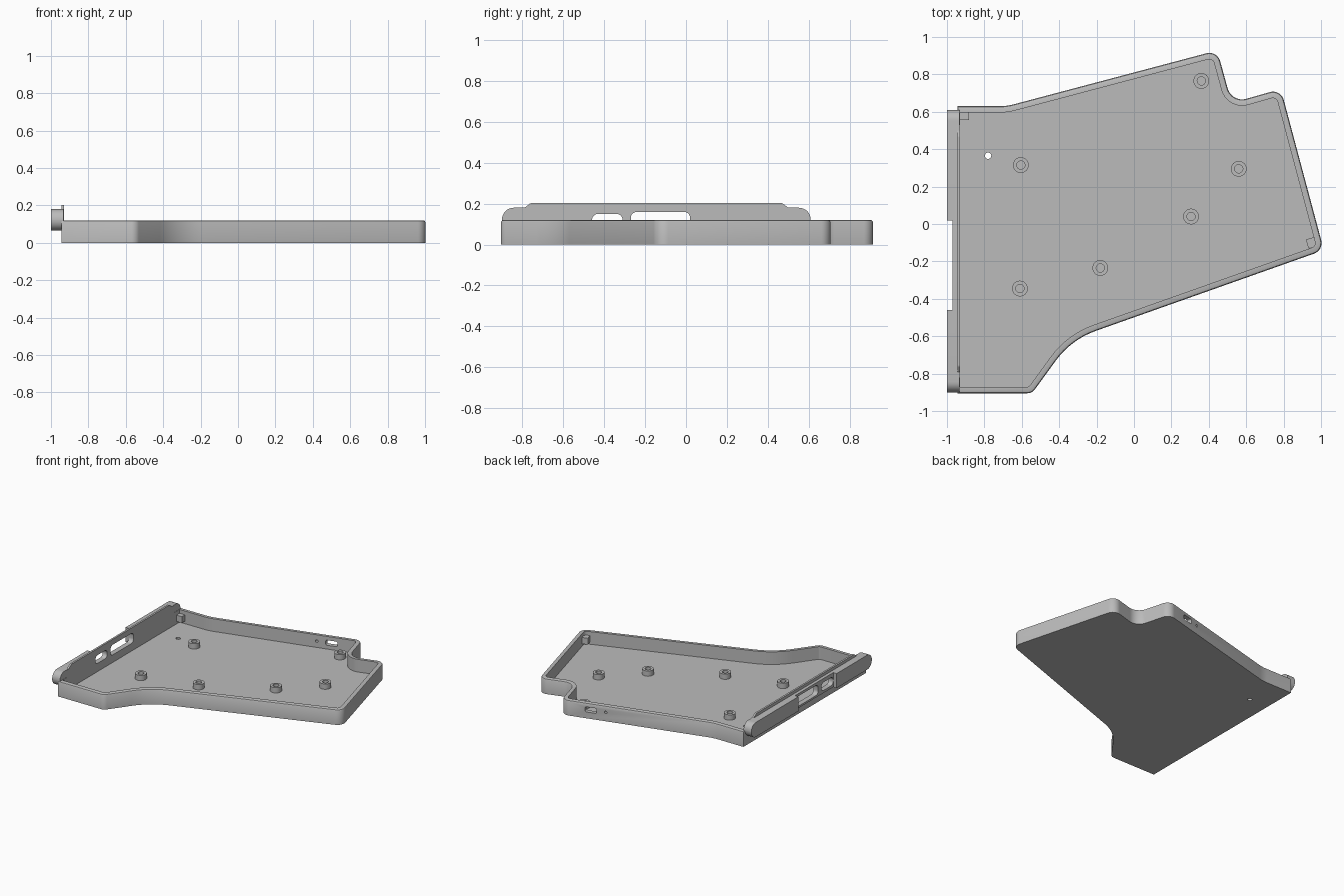
import bpy, bmesh, math
from mathutils import Vector

cube = bpy.data.objects.get("Cube")
if cube:
    bpy.data.objects.remove(cube, do_unlink=True)

grey = bpy.data.materials.new("mid_grey")
grey.use_nodes = True
colour = (0.5, 0.5, 0.5, 1)
grey.diffuse_color = colour
grey.node_tree.nodes["Principled BSDF"].inputs["Base Color"].default_value = colour


def rounded(corners, steps=8):
    """Outline from (x, y, radius) corners."""
    out = []
    for i, (x, y, r) in enumerate(corners):
        p = Vector((x, y))
        if r == 0:
            out.append(p)
            continue
        a = (Vector(corners[i - 1][:2]) - p).normalized()
        b = (Vector(corners[(i + 1) % len(corners)][:2]) - p).normalized()
        half = math.acos(max(-1, min(1, a.dot(b)))) / 2
        centre = p + (a + b).normalized() * (r / math.sin(half))
        start = p + a * (r / math.tan(half)) - centre
        end = p + b * (r / math.tan(half)) - centre
        sweep = math.atan2(start.x * end.y - start.y * end.x, start.dot(end))
        ang = math.atan2(start.y, start.x)
        for k in range(steps + 1):
            t = ang + sweep * k / steps
            out.append(centre + Vector((math.cos(t), math.sin(t))) * r)
    return out


def box2(x0, x1, y0, y1, r=0.0):
    return rounded([(x0, y0, r), (x1, y0, r), (x1, y1, r), (x0, y1, r)])


def circle(r, n=32):
    return [Vector((r * math.cos(k * math.tau / n), r * math.sin(k * math.tau / n)))
            for k in range(n)]


def inset(pts, d):
    """Mitred inward offset of a counter-clockwise outline."""
    out = []
    for i, p in enumerate(pts):
        u = (p - pts[i - 1]).normalized()
        v = (pts[(i + 1) % len(pts)] - p).normalized()
        n1, n2 = Vector((-u.y, u.x)), Vector((-v.y, v.x))
        out.append(p + (n1 + n2) * (d / (1 + n1.dot(n2))))
    return out


def loft(name, rings, axis="z", loc=(0, 0, 0), turn=0):
    """Skin a list of (outline, height) rings and cap both ends."""
    place = {"z": lambda p, h: (p.x, p.y, h),
             "x": lambda p, h: (h, p.x, p.y),
             "y": lambda p, h: (p.x, h, p.y)}[axis]
    bm = bmesh.new()
    loops = [[bm.verts.new(place(p, h)) for p in pts] for pts, h in rings]
    for lo, hi in zip(loops, loops[1:]):
        for i in range(len(lo)):
            bm.faces.new((lo[i - 1], lo[i], hi[i], hi[i - 1]))
    bm.faces.new(loops[0][::-1])
    bm.faces.new(loops[-1])
    bmesh.ops.recalc_face_normals(bm, faces=bm.faces)
    mesh = bpy.data.meshes.new(name)
    bm.to_mesh(mesh)
    bm.free()
    mesh.materials.append(grey)
    ob = bpy.data.objects.new(name, mesh)
    ob.location = loc
    ob.rotation_euler.z = turn
    bpy.context.collection.objects.link(ob)
    return ob


def prism(name, pts, lo, hi, axis="z", **kw):
    return loft(name, [(pts, lo), (pts, hi)], axis, **kw)


def cut(ob, cutters):
    bpy.context.view_layer.objects.active = ob
    for c in cutters:
        c.hide_render = True
        mod = ob.modifiers.new("cut", "BOOLEAN")
        mod.operation, mod.solver, mod.object = "DIFFERENCE", "EXACT", c
        bpy.ops.object.modifier_apply(modifier=mod.name)


# Tray: floor and raised wall in one skin, thin along the hinge side
outline = rounded([(-0.945, -0.905, 0), (-0.545, -0.905, 0.05), (-0.336, -0.618, 0.45),
                   (1.015, -0.14, 0.06), (0.785, 0.722, 0.06), (0.522, 0.647, 0.08),
                   (0.445, 0.928, 0.06), (-0.68, 0.63, 0.3), (-0.945, 0.63, 0)])
inner = inset(outline, 0.034)
for p in inner:
    if p.x < -0.9:
        p.x = -0.93
rim = inset(outline, 0.01)
mid = inset(outline, 0.004)
tray = loft("tray", [(outline, 0), (outline, 0.11), (mid, 0.117), (rim, 0.12),
                     (inner, 0.12), (inner, 0.02)])

# Side rail with round ends, and the raised plate behind it
rail = prism("side_rail", box2(-0.9, 0.61, 0.065, 0.18, 0.057), -1, -0.932, "x")
plate_outline = rounded([(-0.82, 0.1, 0), (0.53, 0.1, 0), (0.53, 0.178, 0),
                         (0.5, 0.18, 0), (0.47, 0.203, 0.02),
                         (-0.76, 0.203, 0.02), (-0.79, 0.18, 0), (-0.82, 0.178, 0)])
plate = prism("side_plate", plate_outline, -0.945, -0.93, "x")

# Port openings through the hinge side
ports = [prism("small_port_cutter", box2(-0.46, -0.31, 0.085, 0.15, 0.03), -1.1, -0.9, "x"),
         prism("large_port_cutter", box2(-0.27, 0.02, 0.08, 0.16, 0.03), -1.1, -0.9, "x")]
relief = prism("relief_cutter", box2(-1.1, -0.97, -0.46, 0.02), 0, 0.3)

# Openings in the back wall and the floor
slope = math.atan(0.265)
back_slot = prism("back_slot_cutter", box2(-0.045, 0.045, 0.05, 0.09, 0.012), -0.08, 0.08, "y",
                  loc=(0.23, 0.853, 0), turn=slope)
back_hole = prism("back_hole_cutter", circle(0.01, 16), -0.08, 0.08, "y",
                  loc=(0.12, 0.825, 0.07), turn=slope)
floor_hole = prism("floor_hole_cutter", circle(0.017), -0.1, 0.08, loc=(-0.78, 0.365, 0))

cut(tray, ports + [back_slot, back_hole, floor_hole])
cut(rail, ports + [relief])
cut(plate, ports)
for c in ports + [relief, back_slot, back_hole, floor_hole]:
    bpy.data.objects.remove(c, do_unlink=True)

# Screw standoffs
parts = [tray, rail, plate]
for x, y in [(-0.605, 0.315), (-0.61, -0.345), (-0.18, -0.235),
             (0.305, 0.04), (0.56, 0.295), (0.36, 0.765)]:
    parts.append(loft("standoff", [(circle(0.042), 0.015), (circle(0.042), 0.062),
                                   (circle(0.022), 0.062), (circle(0.022), 0.022)],
                      loc=(x, y, 0)))

# Corner support blocks
block = box2(-0.025, 0.025, -0.025, 0.025)
parts.append(prism("back_corner_block", block, 0.04, 0.09, loc=(-0.907, 0.582, 0)))
parts.append(prism("front_corner_block", block, 0.04, 0.09, loc=(0.95, -0.1, 0), turn=0.3))

# Smooth curved walls, crisp edges
bpy.ops.object.select_all(action="DESELECT")
for ob in parts:
    ob.select_set(True)
bpy.context.view_layer.objects.active = tray
bpy.ops.object.shade_smooth_by_angle(angle=math.radians(30))
